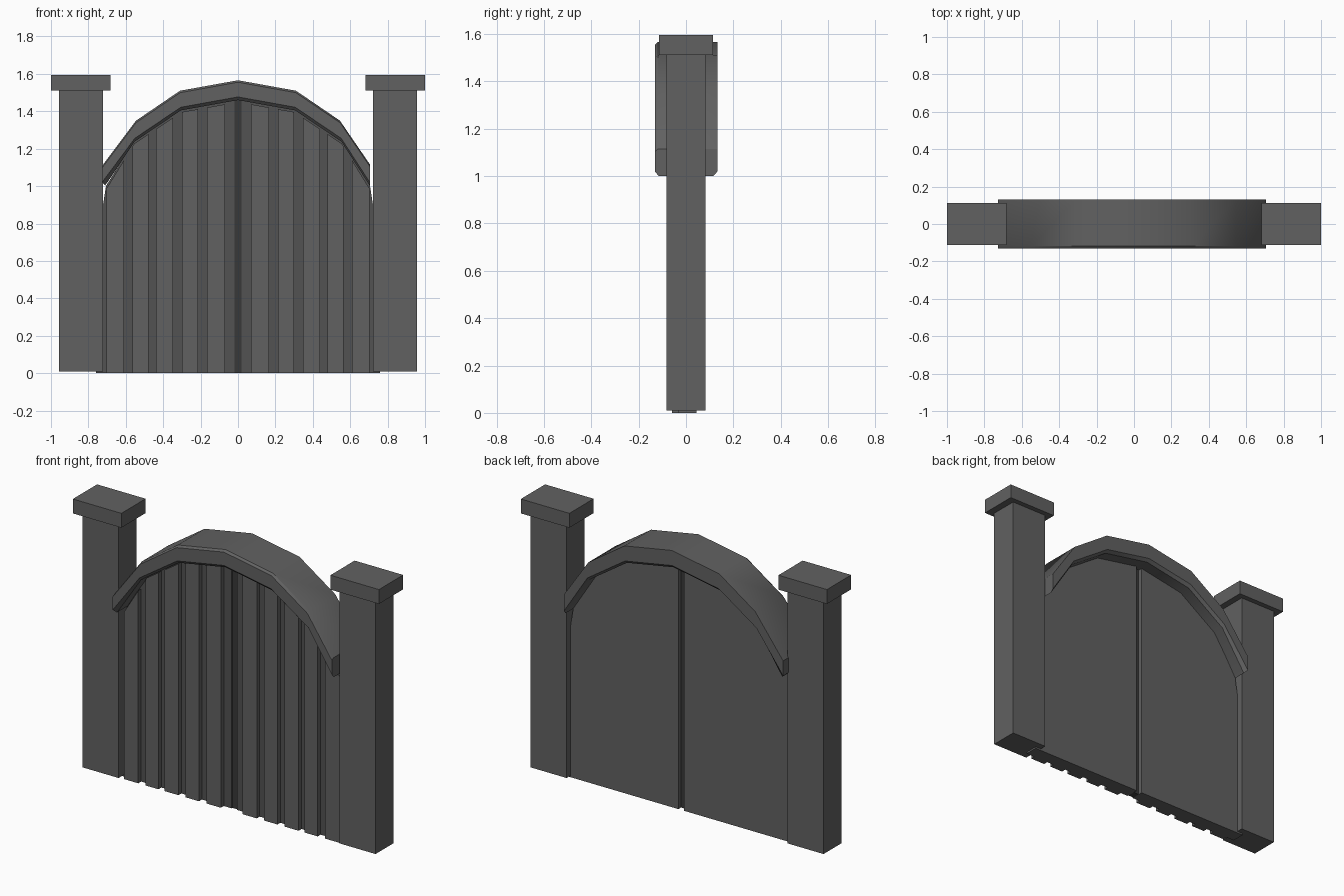
import bpy, bmesh

if "Cube" in bpy.data.objects:
    bpy.data.objects.remove(bpy.data.objects["Cube"])


def material(name, v):
    m = bpy.data.materials.new(name)
    m.diffuse_color = (v, v, v, 1)
    m.use_nodes = True
    m.node_tree.nodes["Principled BSDF"].inputs["Base Color"].default_value = m.diffuse_color
    return m


DARK = material("dark_grey", 0.12)
GROOVE = material("groove_grey", 0.085)
SEAM = material("seam_grey", 0.04)


def make(name, verts, faces, mat=DARK):
    me = bpy.data.meshes.new(name)
    me.from_pydata(verts, [], faces)
    bm = bmesh.new()
    bm.from_mesh(me)
    bmesh.ops.recalc_face_normals(bm, faces=bm.faces)
    bm.to_mesh(me)
    bm.free()
    me.materials.append(mat)
    ob = bpy.data.objects.new(name, me)
    bpy.context.collection.objects.link(ob)
    return ob


def prism(name, pts, y0, y1, mat=DARK):
    # Extrude an x-z outline from y0 to y1
    n = len(pts)
    verts = [(x, y, z) for y in (y0, y1) for x, z in pts]
    faces = [tuple(range(n)), tuple(range(2 * n - 1, n - 1, -1))]
    faces += [(i, (i + 1) % n, (i + 1) % n + n, i + n) for i in range(n)]
    return make(name, verts, faces, mat)


def box(name, x0, x1, y0, y1, z0, z1):
    return prism(name, [(x0, z0), (x1, z0), (x1, z1), (x0, z1)], y0, y1)


# Curve followed by the top of the doors (half, mirrored about x = 0)
ARC = [(0, 1.468), (0.305, 1.413), (0.555, 1.245), (0.706, 1.0), (0.76, 0.65)]


def top(x):
    x = abs(x)
    for (xa, za), (xb, zb) in zip(ARC, ARC[1:]):
        if x <= xb:
            return za + (zb - za) * (x - xa) / (xb - xa)
    return ARC[-1][1]


def board(name, x0, x1, y0, y1, drop=0.0, mat=DARK):
    # Upright board whose top follows the arc
    xs = {x0, x1} | {s * p[0] for p in ARC for s in (-1, 1) if x0 < s * p[0] < x1}
    pts = [(x0, 0), (x1, 0)] + [(x, top(x) - drop) for x in sorted(xs, reverse=True)]
    return prism(name, pts, y0, y1, mat)


# Posts and caps
for s, side in ((-1, "left"), (1, "right")):
    a, b = sorted((s * 0.722, s * 0.957))
    box(side + "_post", a, b, -0.083, 0.083, 0.01, 1.512)
    a, b = sorted((s * 0.683, s * 1.0))
    box(side + "_post_cap", a, b, -0.113, 0.113, 1.51, 1.595)

# Doors with raised front planks and darker groove bottoms
board("door_seam", -0.02, 0.02, -0.026, 0.02, 0, SEAM)
PLANKS = [(0.07, 0.165), (0.213, 0.3), (0.347, 0.438), (0.478, 0.563), (0.61, 0.704)]
for s, side in ((-1, "left"), (1, "right")):
    a, b = sorted((s * 0.018, s * 0.76))
    door = board(side + "_door", a, b, -0.033, 0.045)
    door.data.materials.append(GROOVE)
    for f in door.data.polygons:
        if f.normal.y < -0.9:
            f.material_index = 1
    for i, (p, q) in enumerate(PLANKS):
        a, b = sorted((s * p, s * q))
        board(f"{side}_plank_{i + 1}", a, b, -0.06, -0.03, 0.018)

# Arched beam: (outer point, inner point) at each station
right = [((0.31, 1.51), (0.305, 1.405)), ((0.545, 1.35), (0.553, 1.238)),
         ((0.706, 1.115), (0.706, 1.0))]
left = [((-o[0], o[1]), (-i[0], i[1])) for o, i in right[:2]]
left.append(((-0.727, 1.108), (-0.71, 1.003)))
stations = left[::-1] + [((0, 1.566), (0, 1.46))] + right
# Cross-section: y and fraction from inner (0) to outer (1)
section = [(-0.115, 0), (-0.131, 0.16), (-0.131, 0.9), (-0.118, 1),
           (0.132, 1), (0.132, 0.16), (0.115, 0)]
verts = []
for k, (o, i) in enumerate(stations):
    for y, t in section:
        x = o[0] if k == 0 and t > 0 else i[0] + (o[0] - i[0]) * t
        verts.append((x, y, i[1] + (o[1] - i[1]) * t))
n, m = len(section), len(stations)
faces = [(k * n + j, k * n + (j + 1) % n, (k + 1) * n + (j + 1) % n, (k + 1) * n + j)
         for k in range(m - 1) for j in range(n)]
faces += [tuple(range(n)), tuple(range((m - 1) * n, m * n))]
arch = make("arch_beam", verts, faces)
bpy.context.view_layer.objects.active = arch
arch.select_set(True)
bpy.ops.object.shade_smooth_by_angle()
